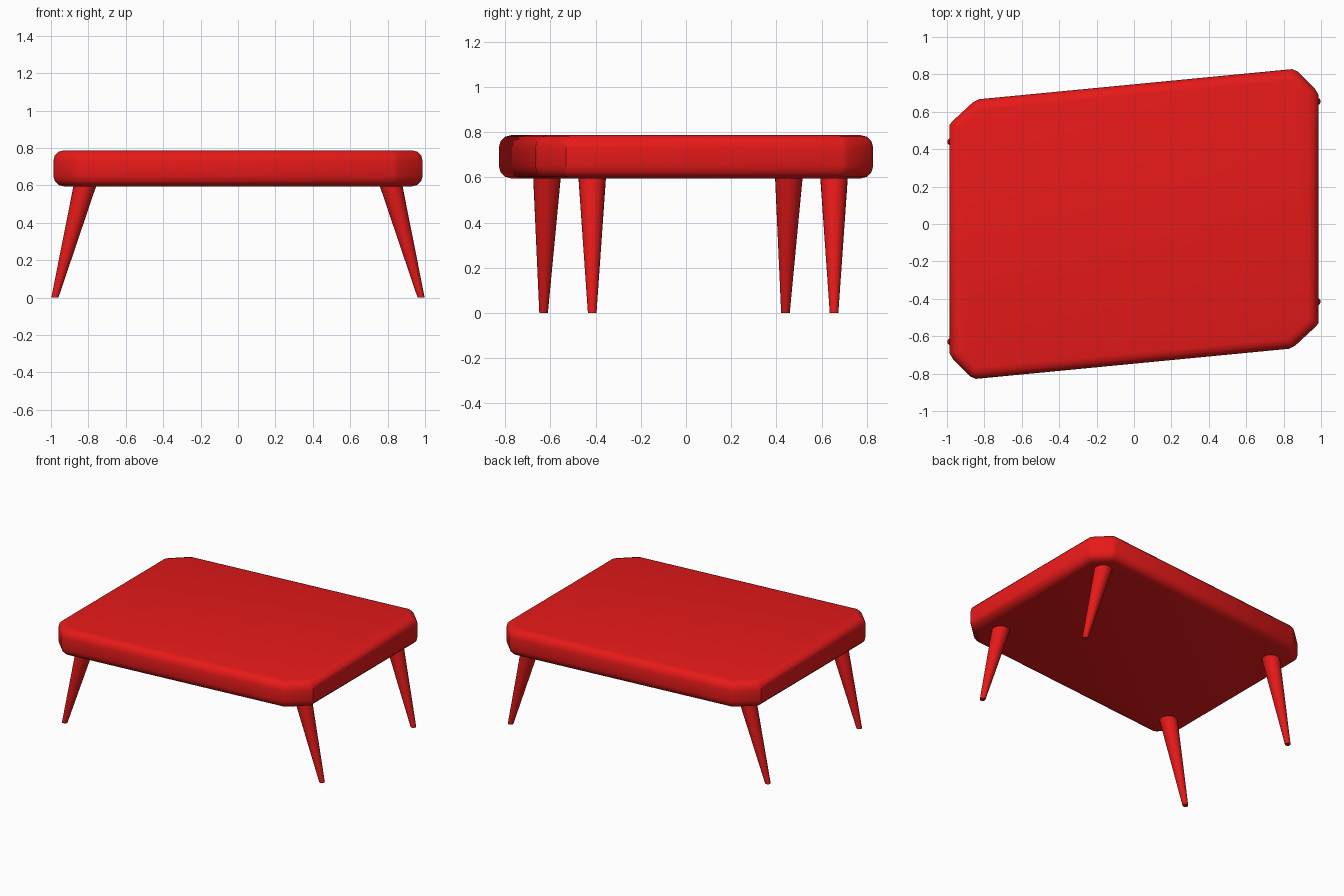
import bpy, bmesh
from mathutils import Vector

if "Cube" in bpy.data.objects:
    bpy.data.objects.remove(bpy.data.objects["Cube"])

red = bpy.data.materials.new("red")
red.diffuse_color = (0.8, 0.01, 0.01, 1)
red.use_nodes = True
red.node_tree.nodes["Principled BSDF"].inputs["Base Color"].default_value = red.diffuse_color


def finish(bm, name, angle):
    bmesh.ops.recalc_face_normals(bm, faces=bm.faces)
    mesh = bpy.data.meshes.new(name)
    bm.to_mesh(mesh)
    bm.free()
    mesh.materials.append(red)
    obj = bpy.data.objects.new(name, mesh)
    bpy.context.collection.objects.link(obj)
    bpy.ops.object.select_all(action='DESELECT')
    obj.select_set(True)
    bpy.context.view_layer.objects.active = obj
    bpy.ops.object.shade_smooth_by_angle(angle=angle)
    return obj


# Table top: skewed slab with cut corners, symmetric under a half turn
half = [(0.987, -0.53), (0.987, 0.69), (0.968, 0.722), (0.875, 0.815),
        (0.845, 0.828), (-0.83, 0.667), (-0.86, 0.652), (-0.968, 0.552)]
outline = half + [(-x, -y) for x, y in half]
Z0, Z1 = 0.595, 0.787
bm = bmesh.new()
base = bm.faces.new([bm.verts.new((x, y, Z0)) for x, y in outline])
ext = bmesh.ops.extrude_face_region(bm, geom=[base], use_keep_orig=True)
bmesh.ops.translate(bm, vec=(0, 0, Z1 - Z0),
                    verts=[g for g in ext["geom"] if isinstance(g, bmesh.types.BMVert)])
bmesh.ops.recalc_face_normals(bm, faces=bm.faces)
# Rounded upper and lower rims
rims = [e for e in bm.edges if abs(e.verts[0].co.z - e.verts[1].co.z) < 1e-4]
bmesh.ops.bevel(bm, geom=rims, offset=0.055, offset_type='OFFSET', segments=3,
                profile=0.5, affect='EDGES', clamp_overlap=True)
finish(bm, "table_top", 0.6)


# Tapered, splayed legs
def leg(name, foot, top, r_foot=0.019, r_top=0.061, sides=24):
    bm = bmesh.new()
    bmesh.ops.create_cone(bm, cap_ends=True, segments=sides,
                          radius1=r_foot, radius2=r_top, depth=1)
    foot, top = Vector(foot), Vector(top)
    for v in bm.verts:
        end = foot if v.co.z < 0 else top
        v.co = end + Vector((v.co.x, v.co.y, 0))
    finish(bm, name, 0.6)


for name, x, y_foot, y_top in (("front_left_leg", -1, -0.63, -0.615),
                               ("back_left_leg", -1, 0.44, 0.455),
                               ("front_right_leg", 1, -0.415, -0.415),
                               ("back_right_leg", 1, 0.655, 0.655)):
    leg(name, (x * 0.979, y_foot, 0), (x * 0.818, y_top, 0.6))
